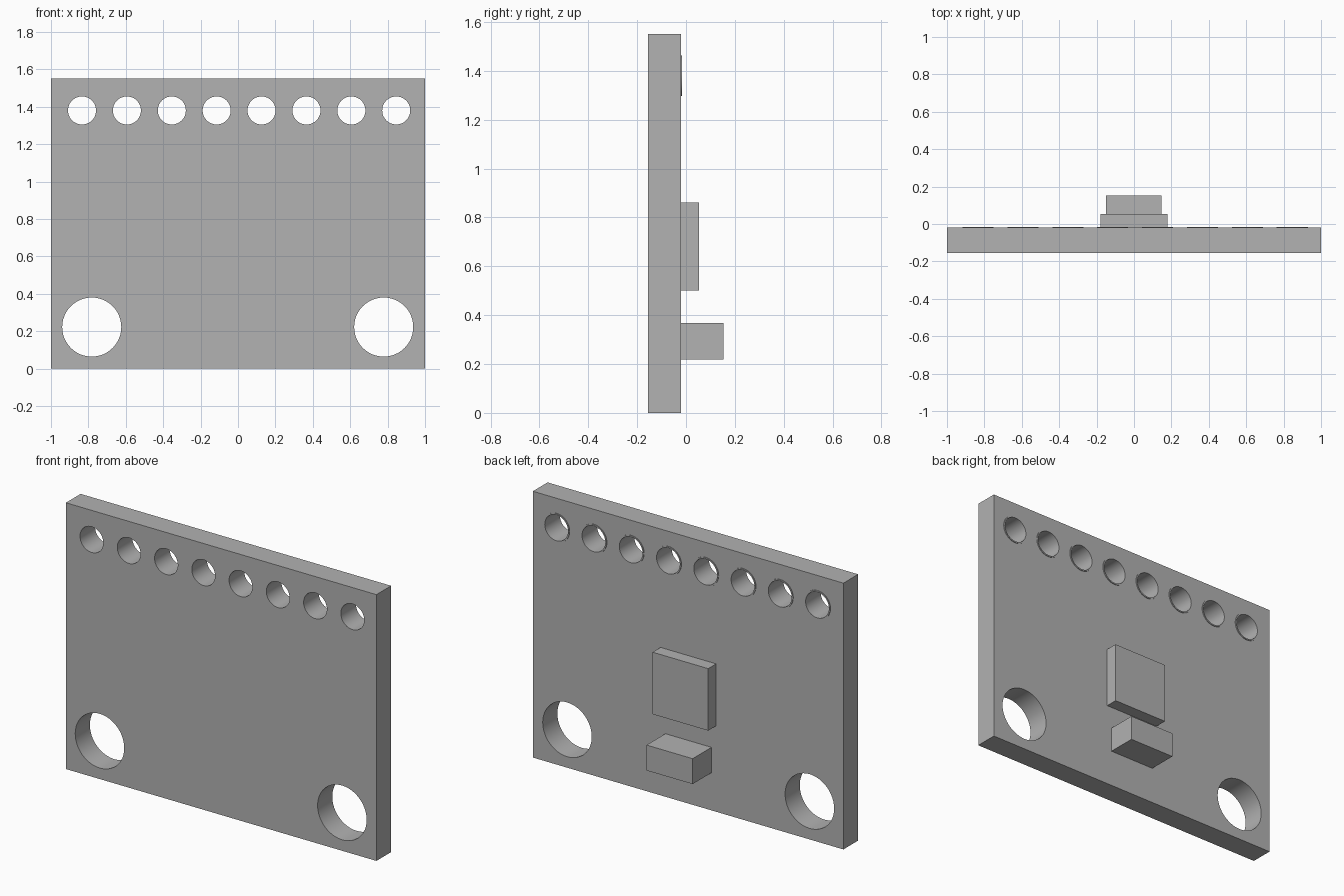
import bpy, bmesh
from math import sin, cos, pi, radians

cube = bpy.data.objects.get("Cube")
if cube:
    bpy.data.objects.remove(cube)

grey = bpy.data.materials.new("plain grey")
grey.use_nodes = True
COLOUR = (0.445, 0.445, 0.445, 1)
grey.diffuse_color = COLOUR
grey.node_tree.nodes["Principled BSDF"].inputs["Base Color"].default_value = COLOUR


def rect(x0, x1, z0, z1):
    return [(x0, z0), (x1, z0), (x1, z1), (x0, z1)]


def circle(x, z, r, sides=48):
    return [(x + r * cos(2 * pi * i / sides), z + r * sin(2 * pi * i / sides))
            for i in range(sides)]


def slab(name, outlines, y0, y1):
    """Extrude filled outlines (inner ones become holes) from y0 to y1."""
    curve = bpy.data.curves.new(name, 'CURVE')
    curve.dimensions = '2D'
    curve.fill_mode = 'BOTH'
    curve.extrude = (y1 - y0) / 2
    for outline in outlines:
        spline = curve.splines.new('POLY')
        spline.points.add(len(outline) - 1)
        for point, (x, z) in zip(spline.points, outline):
            point.co = (x, z, 0, 1)
        spline.use_cyclic_u = True
    obj = bpy.data.objects.new(name, curve)
    bpy.context.collection.objects.link(obj)
    obj.location.y = (y0 + y1) / 2
    obj.rotation_euler.x = radians(90)
    bpy.ops.object.select_all(action='DESELECT')
    obj.select_set(True)
    bpy.context.view_layer.objects.active = obj
    bpy.ops.object.convert(target='MESH')
    obj = bpy.context.object
    obj.name = name
    # Weld caps to walls so the solid is closed
    bm = bmesh.new()
    bm.from_mesh(obj.data)
    bmesh.ops.remove_doubles(bm, verts=bm.verts, dist=0.0001)
    bmesh.ops.recalc_face_normals(bm, faces=bm.faces)
    bm.to_mesh(obj.data)
    bm.free()
    obj.data.materials.clear()
    obj.data.materials.append(grey)
    bpy.ops.object.shade_smooth_by_angle(angle=radians(30))
    return obj


FRONT, BACK = -0.155, -0.02
PIN_Z, PIN_R = 1.38, 0.075
pin_xs = [-0.834 + 0.24 * i for i in range(8)]

# Board with a row of pin holes and two mounting holes
holes = [circle(x, PIN_Z, PIN_R) for x in pin_xs]
holes += [circle(x, 0.222, 0.158) for x in (-0.782, 0.779)]
slab("board", [rect(-1, 1, 0, 1.55)] + holes, FRONT, BACK)

# Thin pads around the pin holes on the back
for i, x in enumerate(pin_xs):
    slab(f"pin_pad_{i + 1}",
         [circle(x, PIN_Z, 0.083), circle(x, PIN_Z, PIN_R)], BACK, BACK + 0.004)

# Components on the back
slab("flat_chip", [rect(-0.18, 0.178, 0.5, 0.861)], BACK, 0.053)
slab("connector_block", [rect(-0.15, 0.147, 0.219, 0.367)], BACK, 0.153)
